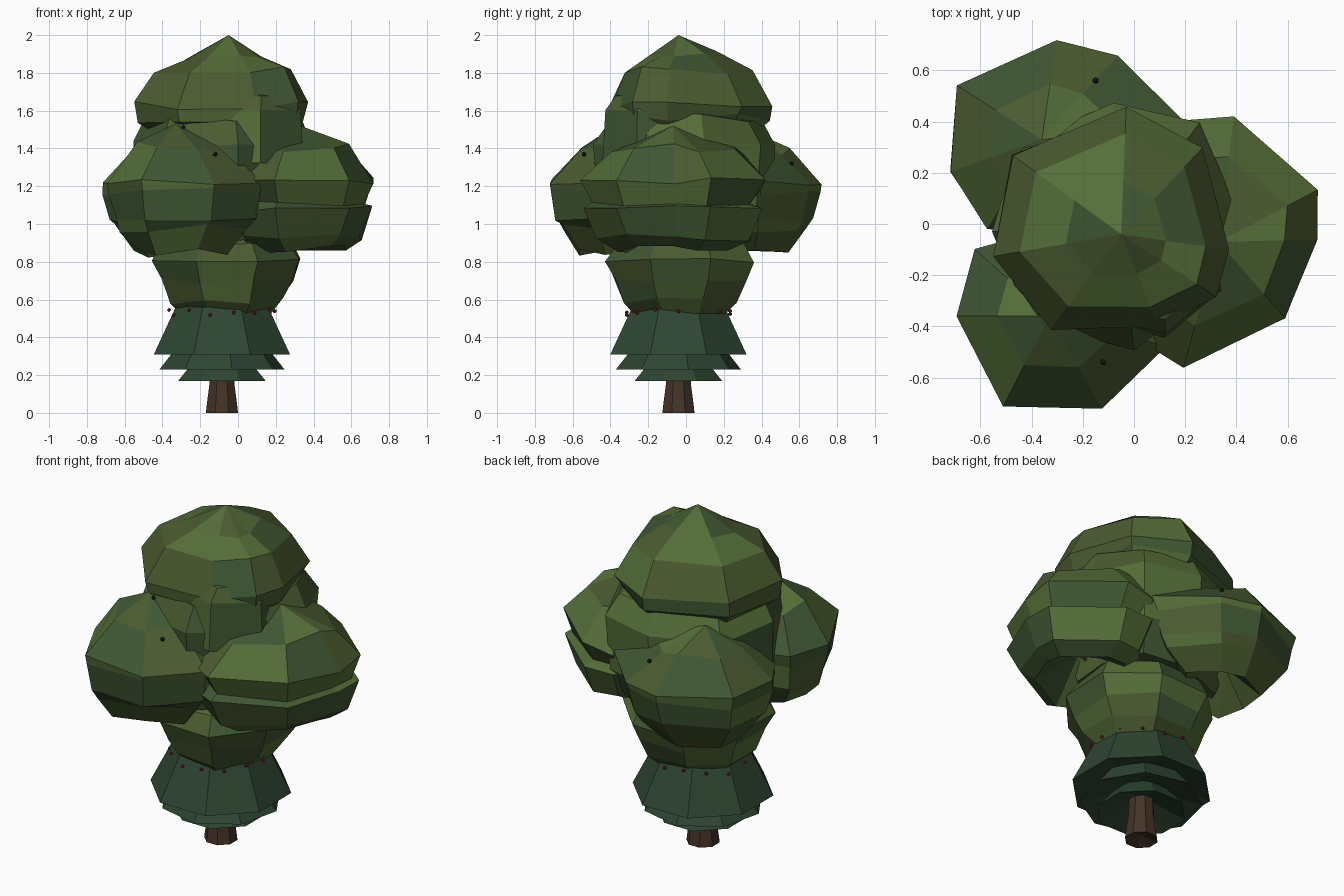
import bpy, bmesh, random
from math import cos, sin, pi
from mathutils import Vector

if "Cube" in bpy.data.objects:
    bpy.data.objects.remove(bpy.data.objects["Cube"])

random.seed(4)
CX, CY = -0.085, -0.04          # trunk axis


def mat(name, rgb):
    m = bpy.data.materials.new(name)
    m.diffuse_color = (*rgb, 1)
    m.use_nodes = True
    m.node_tree.nodes["Principled BSDF"].inputs["Base Color"].default_value = m.diffuse_color
    return m


leaf = [mat("leaf_light", (0.09, 0.155, 0.04)), mat("leaf_olive", (0.07, 0.105, 0.03)),
        mat("leaf_green", (0.05, 0.095, 0.033))]
pine = [mat("pine_green", (0.027, 0.06, 0.032))]
bark = [mat("bark", (0.06, 0.033, 0.02))]
red = [mat("berry_red", (0.25, 0.02, 0.02))]
dark = [mat("twig_dark", (0.02, 0.015, 0.01))]


def finish(name, bm, mats):
    bmesh.ops.recalc_face_normals(bm, faces=bm.faces)
    me = bpy.data.meshes.new(name)
    for m in mats:
        me.materials.append(m)
    for f in bm.faces:
        f.material_index = random.randrange(len(mats))
    bm.to_mesh(me)
    bm.free()
    ob = bpy.data.objects.new(name, me)
    bpy.context.collection.objects.link(ob)
    return ob


def loft(name, rings, mats, top=None, bottom=None):
    """Skin a stack of equal-length rings, with optional end points."""
    bm = bmesh.new()
    rs = [[bm.verts.new(p) for p in r] for r in rings]
    n = len(rs[0])
    for a, b in zip(rs, rs[1:]):
        for i in range(n):
            bm.faces.new((a[i], a[(i + 1) % n], b[(i + 1) % n], b[i]))
    for tip, r in ((top, rs[0]), (bottom, rs[-1])):
        if tip:
            v = bm.verts.new(tip)
            for i in range(n):
                bm.faces.new((v, r[i], r[(i + 1) % n]))
    return finish(name, bm, mats)


def circle(x, y, z, r, n=8, turn=0.5):
    return [(x + r * cos(2 * pi * (i + turn) / n), y + r * sin(2 * pi * (i + turn) / n), z)
            for i in range(n)]


def foliage(name, apex, outline, levels, hollow):
    """Faceted leaf clump: one plan outline scaled about the apex at each level."""
    ax, ay, az = apex
    rings = []
    for z, s in levels:
        ring = []
        for x, y in outline:
            k = s * random.uniform(0.96, 1.01)
            ring.append((ax + (x - ax) * k, ay + (y - ay) * k, z + random.uniform(-0.025, 0.025)))
        rings.append(ring)
    return loft(name, rings, leaf, apex, (ax, ay, hollow))


def limb(name, a, b, r0, r1):
    a, b = Vector(a), Vector(b)
    q = (b - a).to_track_quat('Z', 'Y')
    rings = [[p + q @ Vector((r * cos(i * pi / 3), r * sin(i * pi / 3), 0)) for i in range(6)]
             for p, r in ((a, r0), (b, r1))]
    return loft(name, rings, bark, tuple(b), tuple(a))


# Trunk
loft("trunk", [circle(CX + 0.02, CY, 1.3, 0.04), circle(CX, CY, 0.5, 0.062),
               circle(CX, CY, 0.15, 0.072), circle(CX, CY, 0.05, 0.086), circle(CX, CY, 0, 0.092)],
     bark, (CX + 0.02, CY, 1.32), (CX, CY, 0.03))

# Conifer skirts around the trunk
for i, (zb, rb, zt, rt, turn) in enumerate([(0.17, 0.25, 0.32, 0.12, 0.5), (0.23, 0.335, 0.40, 0.2, 0.2),
                                            (0.31, 0.39, 0.56, 0.265, 0.5)]):
    loft(f"skirt_{i}", [circle(CX, CY, zt, rt, 8, turn), circle(CX, CY, zb, rb, 8, turn)],
         pine, (CX, CY, zt + 0.03), (CX, CY, zb + 0.1))

# Lower clump and inner core
foliage("lower_clump", (-0.06, -0.03, 0.97), [p[:2] for p in circle(-0.06, -0.03, 0, 0.43, 8)],
        [(0.9, 0.85), (0.81, 1.0), (0.69, 0.88), (0.59, 0.75), (0.52, 0.58)], 0.56)
foliage("core", (-0.06, -0.02, 1.65),
        [(0.36, -0.22), (0.4, 0.1), (0.26, 0.4), (-0.08, 0.48), (-0.46, 0.32), (-0.57, -0.03), (-0.42, -0.4), (0.0, -0.49)],
        [(1.56, 0.85), (1.42, 1.0), (1.1, 0.95), (0.9, 0.77)], 0.95)

# Three side clumps
foliage("front_left_clump", (-0.33, -0.36, 1.53),
        [(-0.51, -0.71), (-0.12, -0.73), (0.14, -0.48), (0.1, -0.15), (-0.2, 0.02), (-0.63, -0.09), (-0.69, -0.36)],
        [(1.41, 0.56), (1.23, 1.0), (1.17, 0.98), (1.01, 0.9), (0.98, 0.82), (0.85, 0.58)], 1.02)
foliage("back_left_clump", (-0.36, 0.33, 1.5),
        [(-0.69, 0.54), (-0.73, 0.2), (-0.58, -0.03), (-0.2, -0.05), (0.2, 0.39), (-0.06, 0.66), (-0.3, 0.73)],
        [(1.38, 0.56), (1.21, 1.0), (1.15, 0.98), (1.01, 0.88), (0.98, 0.8), (0.84, 0.53)], 1.02)
foliage("right_clump", (0.33, -0.07, 1.52),
        [(0.39, 0.42), (0.73, 0.14), (0.72, -0.06), (0.6, -0.38), (0.19, -0.57), (-0.06, -0.4), (-0.06, 0.1), (0.2, 0.41)],
        [(1.40, 0.68), (1.22, 1.0), (1.12, 0.86), (1.08, 0.97), (0.93, 0.82), (0.87, 0.6)], 1.02)

# Crown
foliage("crown", (-0.05, -0.04, 2.0),
        [(-0.03, 0.47), (0.27, 0.3), (0.37, -0.1), (0.33, -0.29), (0.1, -0.41), (-0.32, -0.41), (-0.57, -0.13), (-0.49, 0.28)],
        [(1.89, 0.42), (1.81, 0.78), (1.63, 1.0), (1.56, 0.96), (1.48, 0.8)], 1.55)

# Leafy shoulder joining the crown to the front right of the core
foliage("shoulder", (0.13, -0.2, 1.74),
        [(0.34, -0.26), (0.3, 0.0), (-0.1, 0.0), (-0.1, -0.38), (0.12, -0.43)],
        [(1.68, 0.75), (1.58, 0.98), (1.3, 1.05)], 1.4)

# Branches reaching the clumps
for i, (x, y) in enumerate([(-0.4, -0.42), (-0.42, 0.42), (0.45, -0.05), (0.35, 0.22), (0.3, -0.3)]):
    limb(f"branch_{i}", (CX, CY, 0.75), (x, y, 1.1), 0.035, 0.015)


# Berries hanging at the seam, dark buds on the clumps
def bead(name, p, r, mats):
    bm = bmesh.new()
    bmesh.ops.create_icosphere(bm, subdivisions=1, radius=r)
    bmesh.ops.translate(bm, verts=bm.verts, vec=p)
    finish(name, bm, mats)


for i in range(14):
    a = 2 * pi * i / 14
    bead(f"berry_{i}", (CX + 0.28 * cos(a), CY + 0.28 * sin(a), random.uniform(0.5, 0.55)), 0.011, red)
for i, p in enumerate([(0.14, -0.27, 1.78), (-0.29, -0.38, 1.51), (-0.12, -0.54, 1.37),
                       (-0.6, -0.28, 1.27), (-0.15, 0.56, 1.32), (-0.31, -0.4, 0.87)]):
    bead(f"bud_{i}", p, 0.013, dark)
